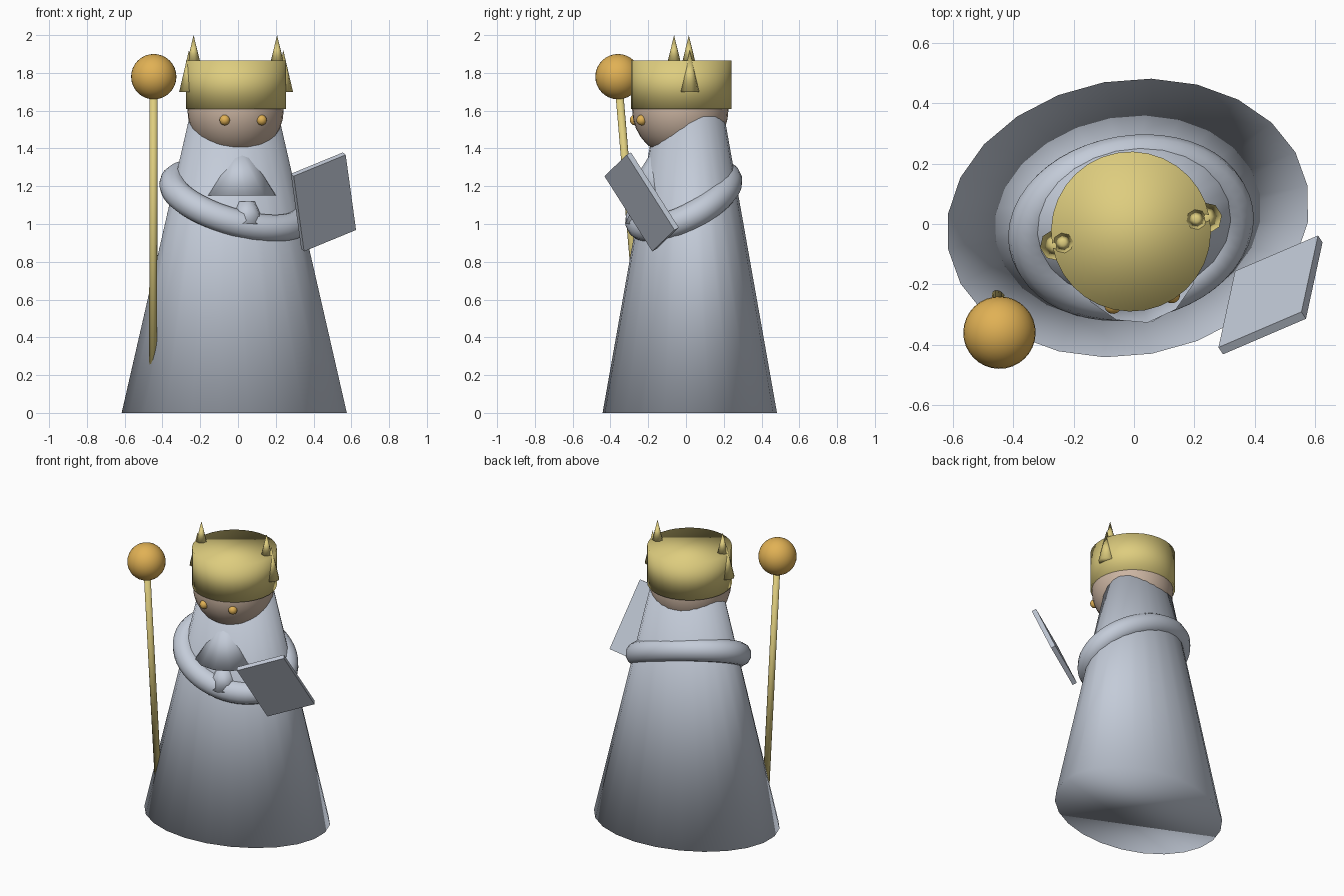
import bpy, math
from mathutils import Matrix, Vector

if "Cube" in bpy.data.objects:
    bpy.data.objects.remove(bpy.data.objects["Cube"])

TURN = math.radians(10)  # whole figure is turned slightly


def material(name, rgb):
    m = bpy.data.materials.new(name)
    m.diffuse_color = (*rgb, 1)
    m.use_nodes = True
    m.node_tree.nodes["Principled BSDF"].inputs["Base Color"].default_value = m.diffuse_color
    return m


CLOTH = material("pale_blue_grey", (0.55, 0.60, 0.69))
SKIN = material("skin", (0.60, 0.46, 0.36))
GOLD = material("gold", (0.73, 0.61, 0.21))
AMBER = material("amber", (0.75, 0.44, 0.09))


def finish(name, mat, smooth=True):
    ob = bpy.context.object
    ob.name = name
    ob.data.materials.append(mat)
    if smooth:
        bpy.ops.object.shade_smooth()
    return ob


def cone(name, mat, x, y, z0, z1, r0, r1, sides, flat=1.0):
    """Upright cone, frustum or cylinder between two heights."""
    bpy.ops.mesh.primitive_cone_add(vertices=sides, radius1=r0, radius2=r1, depth=z1 - z0,
                                    location=(x, y, (z0 + z1) / 2), rotation=(0, 0, TURN))
    bpy.context.object.scale = (1, flat, 1)
    return finish(name, mat)


def ball(name, mat, loc, r, seg=32, rings=16):
    bpy.ops.mesh.primitive_uv_sphere_add(segments=seg, ring_count=rings, radius=r,
                                         location=loc, rotation=(0, 0, TURN))
    return finish(name, mat)


# Robe: oval frustum
cone("robe", CLOTH, -0.02, 0.02, 0, 1.57, 0.605, 0.24, 24, 0.755)

# Head and eyes
ball("head", SKIN, (-0.013, -0.03, 1.605), 0.255)
ball("eye_left", AMBER, (-0.07, -0.27, 1.55), 0.028, 16, 8)
ball("eye_right", AMBER, (0.125, -0.235, 1.55), 0.028, 16, 8)

# Crown band with a top spike and a low side spike on each side
cone("crown", GOLD, -0.01, -0.025, 1.61, 1.865, 0.265, 0.265, 32)
for side, tx, ty, sx, sy in (("left", -0.235, -0.063, -0.26, -0.07),
                             ("right", 0.207, 0.015, 0.24, 0.02)):
    cone("crown_top_spike_" + side, GOLD, tx, ty, 1.855, 2.0, 0.036, 0, 8)
    cone("crown_side_spike_" + side, GOLD, sx, sy, 1.70, 1.92, 0.052, 0, 8)

# Beard and the small tuft below it
cone("beard", CLOTH, 0.01, -0.13, 1.15, 1.37, 0.2, 0.06, 12)
cone("beard_tuft", CLOTH, 0.045, -0.22, 1.0, 1.12, 0.105, 0.045, 8)

# Folded arms: tilted oval ring around the robe
curve = bpy.data.curves.new("arms", "CURVE")
curve.dimensions = "3D"
curve.bevel_depth = 0.075
curve.bevel_resolution = 4
N = 48
spline = curve.splines.new("POLY")
spline.points.add(N - 1)
spline.use_cyclic_u = True
for i, p in enumerate(spline.points):
    t = 2 * math.pi * i / N
    u, v = 0.335 * math.cos(t), 0.232 * math.sin(t)
    x = u * math.cos(TURN) - v * math.sin(TURN) - 0.01
    y = u * math.sin(TURN) + v * math.cos(TURN) - 0.012
    p.co = (x, y, 1.125 - 0.31 * x + 0.5 * y, 1)
arms = bpy.data.objects.new("arms", curve)
bpy.context.collection.objects.link(arms)
curve.materials.append(CLOTH)

# Staff leaning forward, with an orb on top
low, high = Vector((-0.45, -0.228, 0.22)), Vector((-0.446, -0.36, 1.78))
bpy.ops.mesh.primitive_cylinder_add(vertices=12, radius=0.021, depth=(high - low).length,
                                    location=(low + high) / 2)
bpy.context.object.rotation_euler = (high - low).to_track_quat("Z", "Y").to_euler()
finish("staff", GOLD)
ball("staff_orb", AMBER, high, 0.12)

# Tablet: thin tilted slab
across = Vector((0.28, 0.12, 0.115)).normalized()
down = Vector((0.04, 0.25, -0.41))
down = (down - across * down.dot(across)).normalized()
normal = across.cross(down)
rot = Matrix((across, down, normal)).transposed().to_4x4()
bpy.ops.mesh.primitive_cube_add(size=1)
bpy.context.object.matrix_world = (Matrix.Translation((0.4525, -0.235, 1.117)) @ rot
                                   @ Matrix.Diagonal((0.32, 0.475, 0.03, 1)))
finish("tablet", CLOTH, smooth=False)
